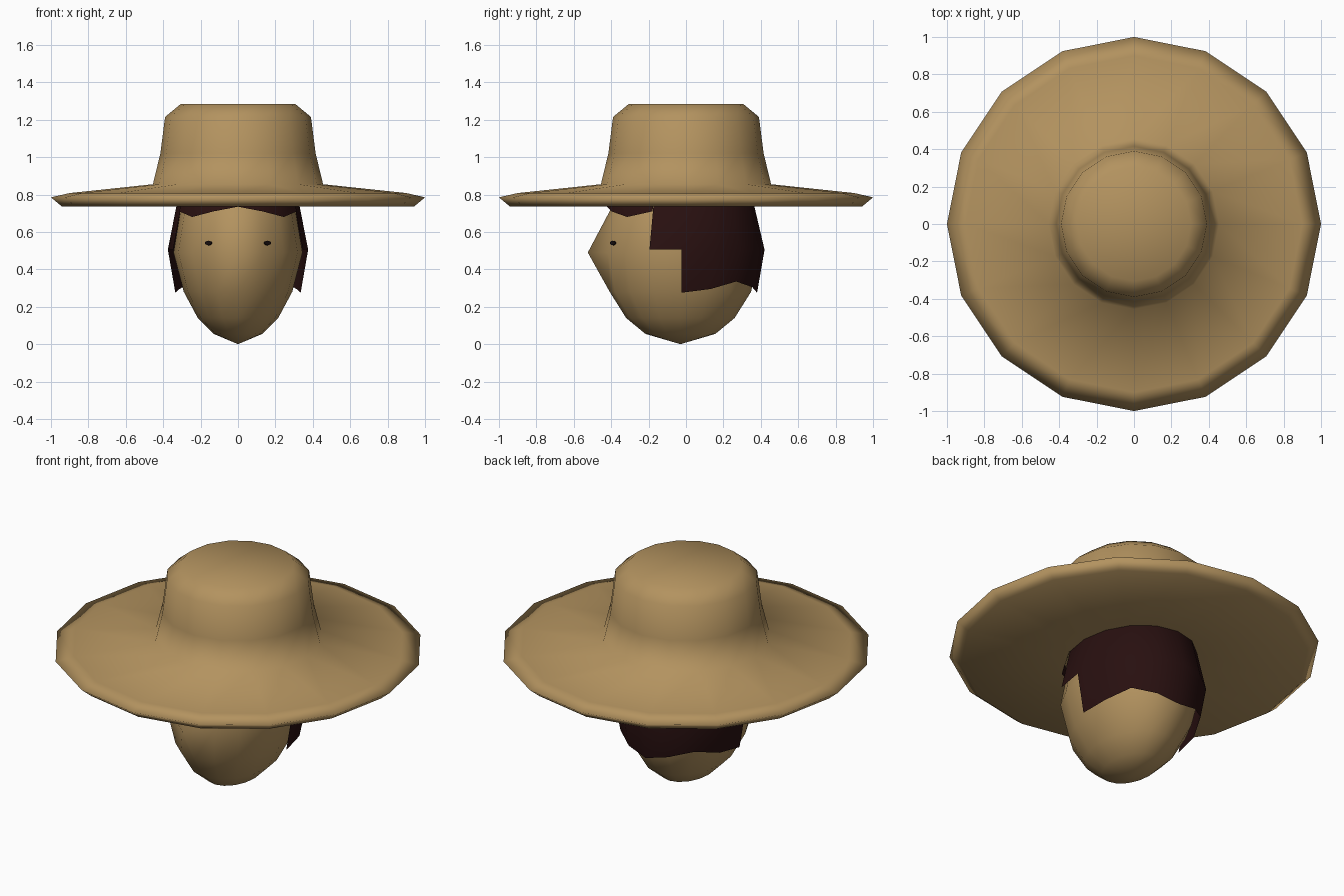
import bpy, bmesh, math
from mathutils import Vector
from mathutils.bvhtree import BVHTree

if "Cube" in bpy.data.objects:
    bpy.data.objects.remove(bpy.data.objects["Cube"])

N = 16  # sides of every round part


def material(name, rgb):
    m = bpy.data.materials.new(name)
    m.diffuse_color = (*rgb, 1)
    m.use_nodes = True
    m.node_tree.nodes["Principled BSDF"].inputs["Base Color"].default_value = m.diffuse_color
    return m


TAN = material("tan", (0.45, 0.29, 0.115))
DARK = material("dark brown", (0.021, 0.005, 0.005))
BLACK = material("black", (0.008, 0.004, 0.004))


def finish(bm, name, mat, recalc=True):
    bmesh.ops.remove_doubles(bm, verts=bm.verts, dist=0.0005)
    if recalc:
        bmesh.ops.recalc_face_normals(bm, faces=bm.faces)
    for f in bm.faces:
        f.smooth = True
    me = bpy.data.meshes.new(name)
    bm.to_mesh(me)
    ob = bpy.data.objects.new(name, me)
    bpy.context.collection.objects.link(ob)
    me.materials.append(mat)
    return ob


def point(k, z, rx, ry, cy):
    """Point on an oval ring; k counts sides starting from the front."""
    a = 2 * math.pi * k / N
    return Vector((rx * math.sin(a), cy - ry * math.cos(a), z))


def rings(profile, cy):
    """Stack of oval rings (z, rx, ry), with poles where the radius is 0."""
    bm = bmesh.new()
    loops = []
    for z, rx, ry in profile:
        count = N if rx else 1
        loops.append([bm.verts.new(point(k, z, rx, ry, cy)) for k in range(count)])
    for a, b in zip(loops, loops[1:]):
        for k in range(N):
            j = (k + 1) % N
            quad = [a[k % len(a)], a[j % len(a)], b[j % len(b)], b[k % len(b)]]
            bm.faces.new(list(dict.fromkeys(quad)))
    return bm


# Hat: one turned profile, underside to crown
hat_profile = [(0.735, 0), (0.735, 0.35), (0.735, 0.94), (0.785, 1.0), (0.808, 0.90),
               (0.855, 0.455), (1.02, 0.415), (1.215, 0.39), (1.285, 0.305), (1.285, 0)]
finish(rings([(z, r, r) for z, r in hat_profile], 0), "hat", TAN)

# Head: egg shape with the front middle point pulled out as a nose
bm = rings([(0, 0, 0), (0.055, 0.13, 0.187), (0.14, 0.215, 0.29), (0.28, 0.29, 0.378),
            (0.49, 0.345, 0.42), (0.73, 0.305, 0.368), (0.86, 0.22, 0.27),
            (0.95, 0.10, 0.13), (0.975, 0, 0)], -0.03)
nose = min(bm.verts, key=lambda v: v.co.y)
nose.co.y = -0.525
head = finish(bm, "head", TAN)

# Hair: thin cap around the head with a stepped, jagged lower edge
HAIR = [(0.275, 0.335, 0.405), (0.505, 0.375, 0.445), (0.73, 0.338, 0.40),
        (0.76, 0.325, 0.385), (0.88, 0.235, 0.285), (0.965, 0.10, 0.13), (0.99, 0, 0)]


def hair_point(k, z):
    for (z0, x0, y0), (z1, x1, y1) in zip(HAIR, HAIR[1:]):
        if z <= z1:
            t = (z - z0) / (z1 - z0)
            return point(k, z, x0 + t * (x1 - x0), y0 + t * (y1 - y0), -0.025)


# lower edge heights of each strip, front to back
edges = [(0.735, 0.71), (0.71, 0.68), (0.68, 0.71), (0.505, 0.505),
         (0.275, 0.295), (0.295, 0.335), (0.335, 0.305), (0.305, 0.275)]
bm = bmesh.new()
for k, (za, zb) in enumerate(edges):
    levels = [z for z in (0.505, 0.76, 0.88, 0.965, 0.99) if z > max(za, zb) + 0.01]
    for side in (1, -1):
        left, right = [za] + levels, [zb] + levels
        for i in range(len(levels)):
            co = [hair_point(side * k, left[i]), hair_point(side * (k + 1), right[i]),
                  hair_point(side * (k + 1), right[i + 1]), hair_point(side * k, left[i + 1])]
            if i == len(levels) - 1:
                co.pop()
            if side < 0:
                co.reverse()
            bm.faces.new([bm.verts.new(c) for c in co])
finish(bm, "hair", DARK, recalc=False)

# Eyes: small oval plates laid on the face
bm = bmesh.new()
bm.from_mesh(head.data)
tree = BVHTree.FromBMesh(bm)
bm.free()
for side, label in ((1, "right_eye"), (-1, "left_eye")):
    hit, normal, _, _ = tree.ray_cast(Vector((side * 0.155, -1, 0.54)), Vector((0, 1, 0)))
    bm = bmesh.new()
    bmesh.ops.create_cone(bm, cap_ends=True, segments=10, radius1=1, radius2=1, depth=1)
    bmesh.ops.scale(bm, vec=(0.022, 0.012, 0.009), verts=bm.verts)
    eye = finish(bm, label, BLACK)
    eye.data.shade_flat()
    eye.location = hit + normal * 0.003
    eye.rotation_mode = 'QUATERNION'
    eye.rotation_quaternion = normal.to_track_quat('Z', 'Y')
